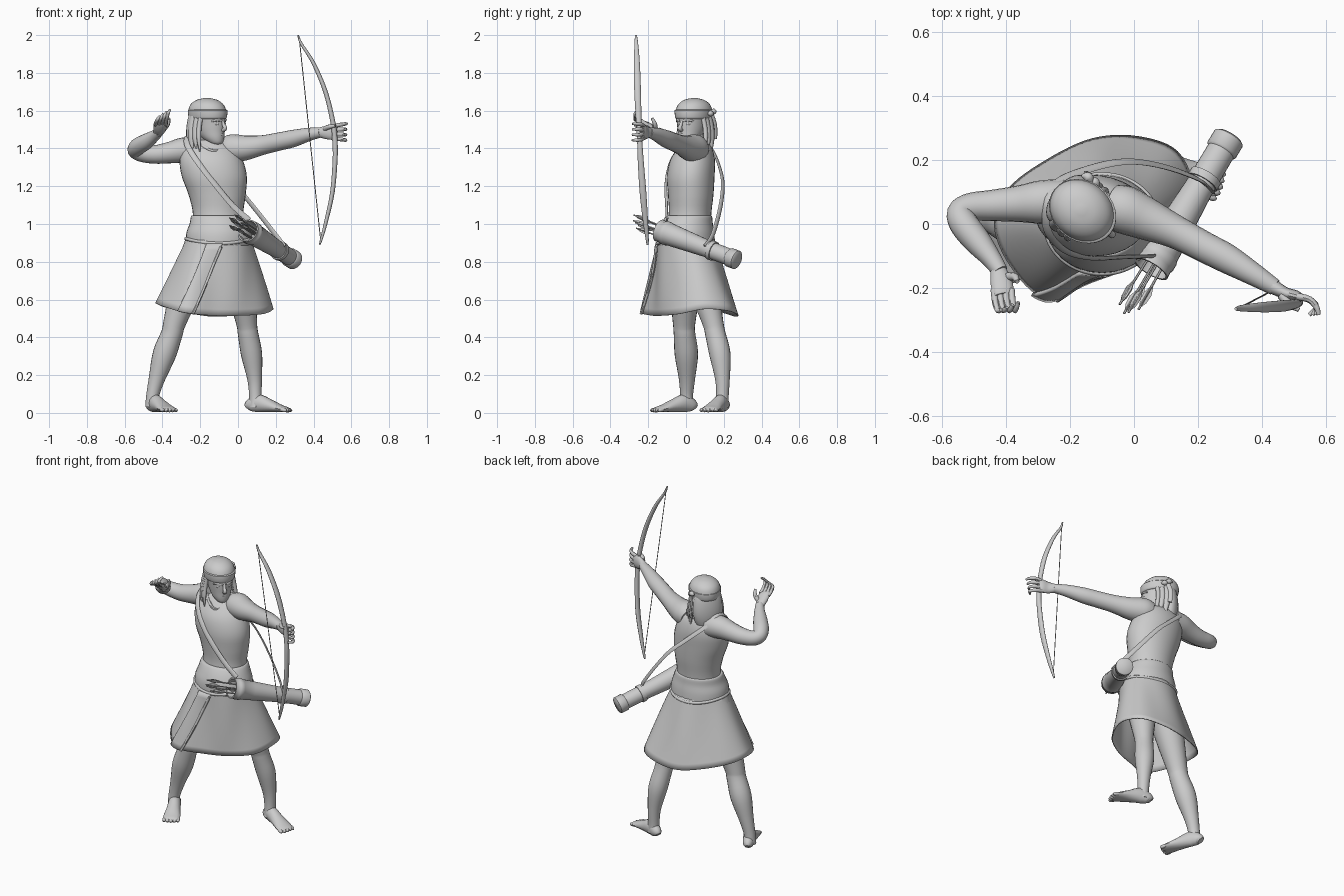
import bpy, bmesh, math
from mathutils import Vector, Matrix

TAU = 2 * math.pi


def spline(P, n=4, closed=False):
    """Catmull-Rom through tuples of any length."""
    m, out = len(P), []
    get = (lambda i: P[i % m]) if closed else (lambda i: P[max(0, min(m - 1, i))])
    for i in range(m if closed else m - 1):
        for k in range(n):
            t = k / n
            out.append(tuple(0.5 * (2 * b + (c - a) * t + (2 * a - 5 * b + 4 * c - d) * t * t
                                    + (3 * b - a - 3 * c + d) * t ** 3)
                             for a, b, c, d in zip(get(i - 1), get(i), get(i + 1), get(i + 2))))
    return out if closed else out + [tuple(P[-1])]


def skin(name, rings, cap=True, loop=False, wrap=True):
    """Bridge a list of point rings into one object."""
    bm = bmesh.new()
    V = [[bm.verts.new(p) for p in r] for r in rings]
    s = len(V[0])
    for i in range(len(V) if loop else len(V) - 1):
        A, B = V[i], V[(i + 1) % len(V)]
        for j in range(s if wrap else s - 1):
            k = (j + 1) % s
            bm.faces.new((A[j], A[k], B[k], B[j]))
    if cap and not loop:
        bm.faces.new(V[0])
        bm.faces.new(V[-1])
    bmesh.ops.recalc_face_normals(bm, faces=bm.faces)
    me = bpy.data.meshes.new(name)
    bm.to_mesh(me)
    ob = bpy.data.objects.new(name, me)
    bpy.context.collection.objects.link(ob)
    return ob


def body(name, P, n=4, sides=32, cap=True, mat=None):
    """Stack of level ellipses (x, y, z, rx, ry)."""
    Q = spline(P, n) if n > 1 else P
    rings = [[(x + a * math.cos(TAU * j / sides), y + b * math.sin(TAU * j / sides), z)
              for j in range(sides)] for x, y, z, a, b in Q]
    ob = skin(name, rings, cap)
    if mat:
        ob.matrix_world = mat
    return ob


def limb(name, P, n=4, sides=14, ref=(0, 0, 1), axis=None, closed=False, mat=None):
    """Tube along a path of (x, y, z, r[, r2]); r2 is the radius along ref."""
    Q = spline([p if len(p) == 5 else (*p, p[3]) for p in P], n, closed)
    m, rings = len(Q), []
    for i, q in enumerate(Q):
        c = Vector(q[:3])
        a, b = (Q[(i + 1) % m], Q[i - 1]) if closed else (Q[min(i + 1, m - 1)], Q[max(i - 1, 0)])
        t = (Vector(a[:3]) - Vector(b[:3])).normalized()
        side = t.cross(c - Vector(axis) if axis else Vector(ref)).normalized()
        up = side.cross(t)
        rings.append([c + side * q[3] * math.cos(TAU * j / sides) + up * q[4] * math.sin(TAU * j / sides)
                      for j in range(sides)])
    ob = skin(name, rings, loop=closed)
    if mat:
        ob.matrix_world = mat
    return ob


# torso, neck, collar and wide belt
body("torso", [(-.10, 0, .88, .15, .13), (-.105, .02, 1.04, .133, .113), (-.11, .025, 1.15, .15, .12),
               (-.125, .025, 1.25, .172, .126), (-.142, .035, 1.34, .167, .118),
               (-.15, .05, 1.41, .135, .085), (-.15, .05, 1.445, .06, .055)])
limb("neck", [(-.15, .055, 1.38, .058), (-.15, .05, 1.43, .05), (-.155, .04, 1.49, .05)], ref=(0, 1, 0))
limb("collar", [(-.23, .04, 1.44, .009), (-.18, -.03, 1.41, .009), (-.12, -.045, 1.385, .009),
                (-.075, .02, 1.425, .009), (-.09, .10, 1.43, .009), (-.17, .12, 1.435, .009)], closed=True, sides=8)
body("belt", [(-.10, 0, .885, .155, .135), (-.10, 0, .89, .174, .152), (-.10, 0, .95, .174, .15),
              (-.10, .005, 1.0, .157, .137), (-.105, .015, 1.04, .143, .123), (-.105, .015, 1.045, .13, .11)])
limb("belt_edge", [(-.10 + .175 * math.cos(a), .153 * math.sin(a), .897 + .025 * math.cos(a) ** 2, .009)
                   for a in [TAU * k / 16 for k in range(16)]], closed=True, sides=10)

# skirt: waist ellipse flaring to a skewed hem, with a wrap flap in front
hem = spline([(-.435, 0, .58), (-.385, -.13, .56), (-.275, -.23, .53), (-.13, -.18, .515), (.02, -.12, .515),
              (.14, -.03, .525), (.185, .1, .55), (.135, .225, .54), (.01, .272, .52), (-.13, .265, .51),
              (-.27, .2, .53), (-.39, .11, .56)], 6, True)


def skirt_point(u, t, off=0):
    i = u * 6
    k, w = int(i), i - int(i)
    h = Vector(hem[k % 72]).lerp(Vector(hem[(k + 1) % 72]), w)
    a = math.atan2(h.y - .02, h.x + .12)
    top = Vector((-.10 + .165 * math.cos(a), .145 * math.sin(a), .93))
    p = top.lerp(h, t)
    fold = off + .004 * math.sin(a * 5) * t * (1 - t) * 4
    return p + Vector((math.cos(a), math.sin(a), 0)) * fold


def flap_edge(t):
    return 3.35 - 1.05 * t ** .8


skirt = skin("skirt", [[skirt_point(j / 6, i / 12) for j in range(72)] for i in range(13)], cap=False)
flap = skin("skirt_flap", [[skirt_point(flap_edge(t) - (1 - j / 12) * (.75 - .15 * t), t, .01)
                            for j in range(13)] for t in [k / 12 for k in range(1, 13)]], cap=False, wrap=False)
for ob, th in ((skirt, .006), (flap, .012)):
    m = ob.modifiers.new("thickness", 'SOLIDIFY')
    m.thickness, m.offset = th, 0
limb("flap_edge", [(*skirt_point(flap_edge(t), t, .013), .008) for t in (.12, .35, .6, .8, 1)], sides=8)

# legs
limb("rear_leg", [(-.19, 0, .90, .09), (-.27, -.005, .68, .085), (-.335, -.01, .48, .06), (-.35, -.008, .42, .057),
                  (-.39, .002, .31, .062), (-.43, .005, .18, .043), (-.452, .003, .09, .034),
                  (-.455, .003, .03, .036)], ref=(0, 1, 0), sides=20)
limb("front_leg", [(-.02, .03, .90, .09), (.015, .09, .68, .082), (.045, .142, .48, .056), (.053, .155, .42, .054),
                   (.072, .18, .31, .056), (.088, .193, .18, .039), (.092, .193, .09, .033),
                   (.094, .19, .03, .036)], ref=(0, 1, 0), sides=20)


def foot(name, heel, toe):
    h, d = Vector((*heel, 0)), Vector((*toe, 0)) - Vector((*heel, 0))
    side = Vector((-d.y, d.x, 0)).normalized()
    pts = []
    for s, ht, w in ((0, .045, .018), (.06, .07, .03), (.25, .095, .036), (.5, .07, .041), (.75, .042, .049),
                     (.9, .028, .047), (.94, .015, .035)):
        c = h + d * s
        pts.append((c.x, c.y, ht / 2 + .003, w, ht / 2))
    limb(name, pts)
    for k in range(5):
        c = h + d * (.87 - .015 * abs(k - 1.5)) + side * (k - 2) * .02
        e = c + d * .13
        r = .012 - .0008 * abs(k - 2)
        limb(name + "_toe", [(c.x, c.y, .018, r), (e.x - d.x * .04, e.y - d.y * .04, .014, r),
                             (e.x, e.y, .011, .004)], n=3, sides=8)


foot("rear_foot", (-.468, .045), (-.355, -.175))
foot("front_foot", (.052, .21), (.278, .112))

# arms
limb("bow_arm", [(-.07, .06, 1.39, .065), (-.03, .045, 1.40, .075), (.04, .015, 1.403, .066), (.13, -.025, 1.418, .052),
                 (.22, -.072, 1.437, .048), (.29, -.108, 1.452, .046), (.37, -.155, 1.473, .036),
                 (.44, -.198, 1.485, .026)], sides=20)
limb("draw_arm", [(-.22, .07, 1.385, .07), (-.29, .068, 1.39, .068), (-.36, .063, 1.378, .057),
                  (-.44, .058, 1.368, .049), (-.51, .053, 1.373, .044), (-.543, .035, 1.388, .041),
                  (-.53, -.002, 1.41, .045), (-.488, -.055, 1.435, .042), (-.445, -.108, 1.465, .031),
                  (-.418, -.148, 1.487, .025)], sides=20)

# hands
limb("bow_hand", [(.43, -.193, 1.485, .024, .026), (.47, -.215, 1.485, .019, .037),
                  (.505, -.225, 1.487, .018, .043), (.525, -.232, 1.487, .012, .038)])
for k, dz in enumerate((.033, .011, -.011, -.033)):
    z = 1.487 + dz
    limb("bow_finger", [(.51, -.226, z, .011), (.548, -.236, z + dz * .2, .0105), (.570, -.26, z + dz * .3, .009),
                        (.577 - .01 * k, -.284, z + dz * .3, .006)], sides=8, n=3)
limb("bow_thumb", [(.46, -.222, 1.505, .014), (.485, -.25, 1.515, .012), (.515, -.268, 1.52, .007)], sides=8)
limb("draw_hand", [(-.425, -.14, 1.482, .024, .02), (-.415, -.175, 1.502, .034, .02),
                   (-.41, -.205, 1.525, .034, .016), (-.406, -.22, 1.535, .03, .01)], ref=(0, 1, .7))
for k in range(4):
    x = -.437 + .018 * k
    limb("draw_finger", [(x, -.205, 1.525, .011), (x + .004, -.245, 1.54 + .004 * k, .010),
                         (x + .012, -.27, 1.555 + .009 * k, .009),
                         (x + .022, -.268 + .008 * k, 1.572 + .011 * k, .006)], sides=8, n=3, ref=(1, 0, 0))
limb("draw_thumb", [(-.395, -.165, 1.50, .014), (-.372, -.165, 1.53, .012), (-.365, -.18, 1.56, .007)],
     sides=8, ref=(0, 1, 0))

# head, built facing +x and then turned toward the target
head = Matrix.Translation((-.158, .038, 0)) @ Matrix.Rotation(math.atan2(-.62, .78), 4, 'Z')
body("head", [(.06, 0, 1.418, .014, .016), (.052, 0, 1.43, .038, .034), (.034, 0, 1.455, .062, .052),
              (.016, 0, 1.49, .082, .064), (.008, 0, 1.53, .093, .072), (0, 0, 1.58, .1, .079),
              (-.005, 0, 1.63, .08, .065), (-.005, 0, 1.655, .04, .035)], mat=head)
body("cap_hair", [(-.005, 0, 1.565, .106, .086), (-.006, 0, 1.60, .107, .09), (-.008, 0, 1.635, .09, .077),
                  (-.008, 0, 1.658, .054, .047), (-.008, 0, 1.667, .01, .01)], mat=head)
body("headband", [(-.003, 0, 1.556, .098, .08), (-.003, 0, 1.559, .107, .087), (-.003, 0, 1.578, .111, .091),
                  (-.003, 0, 1.602, .111, .093), (-.003, 0, 1.606, .1, .085)], n=2, mat=head)
limb("nose", [(.095, 0, 1.548, .008), (.105, 0, 1.525, .009), (.114, 0, 1.507, .012),
              (.098, 0, 1.495, .010)], ref=(1, 0, 0), mat=head, sides=10)
limb("upper_lip", [(.082, -.022, 1.471, .003), (.094, 0, 1.474, .006), (.082, .022, 1.471, .003)], mat=head, sides=8)
limb("lower_lip", [(.08, -.018, 1.463, .003), (.09, 0, 1.462, .007), (.08, .018, 1.463, .003)], mat=head, sides=8)
for s in (-1, 1):
    limb("brow", [(.098, s * .01, 1.546, .007), (.089, s * .036, 1.551, .007), (.068, s * .056, 1.543, .005)],
         mat=head, sides=8)
    limb("eye", [(.093, s * .018, 1.529, .003), (.086, s * .031, 1.53, .008), (.076, s * .045, 1.529, .003)],
         mat=head, sides=8)
    # side locks of hair over and behind the ears
    for f, w, low in ((.012, .013, 1.385), (-.012, .018, 1.40), (-.04, .02, 1.37)):
        limb("side_lock", [(f, s * .076, 1.57, w, .01), (f - .005, s * .086, 1.51, w, .012),
                           (f, s * .094, 1.45, w * .9, .011), (f + .008, s * .096, low, .004, .003)],
             ref=(0, 1, 0), mat=head, sides=10)
limb("back_hair", [(-.035, 0, 1.62, .06, .05), (-.055, 0, 1.55, .084, .05), (-.065, 0, 1.47, .088, .047),
                   (-.062, 0, 1.40, .07, .04), (-.06, 0, 1.34, .03, .018)], ref=(1, 0, 0), mat=head, sides=20)
for f, z in ((-.03, 1.585), (-.055, 1.595)):
    limb("band_knot", [(f - .02, .085, z, .004), (f, .094, z, .016), (f + .02, .085, z, .004)], mat=head, sides=10)
limb("band_tail", [(-.05, .09, 1.58, .012, .004), (-.065, .1, 1.52, .013, .004), (-.06, .105, 1.45, .012, .004)],
     ref=(0, 1, 0), mat=head, sides=8)

# bow and string
limb("bow", [(.318, -.265, 2.0, .004, .005), (.335, -.263, 1.955, .007, .01), (.40, -.26, 1.85, .010, .016),
             (.463, -.256, 1.70, .012, .018), (.502, -.25, 1.54, .013, .015), (.513, -.245, 1.44, .014, .014),
             (.514, -.24, 1.34, .013, .016), (.50, -.228, 1.17, .012, .018), (.468, -.215, 1.02, .010, .014),
             (.443, -.206, .925, .007, .009), (.432, -.203, .89, .004, .005)], ref=(0, 1, 0), n=6)
limb("bow_string", [(.325, -.264, 1.975, .0025), (.438, -.205, .91, .0025)], n=1, sides=6, ref=(0, 1, 0))

# quiver, hollow at the mouth, lying along its axis
end, mouth = Vector((.298, .272, .808)), Vector((.052, -.14, .965))
axis = mouth - end
L = axis.length
quiver = Matrix.Translation(end) @ axis.to_track_quat('Z', 'Y').to_matrix().to_4x4()
body("quiver", [(0, 0, z, r, r) for z, r in ((0, .044), (.006, .051), (.05, .051), (.056, .045), (.2, .046),
                (L - .13, .056), (L - .06, .06), (L - .055, .063), (L - .03, .063), (L - .025, .059),
                (L, .061), (L, .054), (L - .12, .046))], n=1, sides=24, mat=quiver)
for k in range(6):
    a = k * TAU / 5
    q = 0 if k == 5 else .027
    x, y, top = q * math.cos(a), q * math.sin(a), L + .135 + .012 * (k * 3 % 4)
    limb("arrow_shaft", [(x, y, L - .12, .004), (x * 1.2, y * 1.2, top, .004)], n=1, sides=6, ref=(0, 1, 0), mat=quiver)
    for j in range(2):
        r = (math.cos(a + j * 1.57), math.sin(a + j * 1.57), 0)
        limb("arrow_feather", [(x * 1.2, y * 1.2, top - .09, .003, .001), (x * 1.2, y * 1.2, top - .06, .013, .001),
                               (x * 1.2, y * 1.2, top - .03, .011, .001), (x * 1.2, y * 1.2, top - .01, .003, .001)],
             n=1, sides=6, ref=r, mat=quiver)

# strap over the rear shoulder and its loop round the quiver
limb("shoulder_strap", [(x, y, z, .015, .005) for x, y, z in (
    (.06, -.10, 1.02), (-.03, -.103, 1.10), (-.13, -.106, 1.22), (-.215, -.083, 1.33), (-.27, -.02, 1.42),
    (-.268, .065, 1.466), (-.24, .13, 1.41), (-.13, .175, 1.31), (-.02, .195, 1.21), (.09, .18, 1.08),
    (.2, .14, .94), (.245, .10, .88))], axis=(-.12, .03, 1.12), sides=8, n=5)
body("quiver_loop", [(0, 0, z, r, r) for z, r in ((.15, .044), (.15, .052), (.175, .052), (.175, .044))],
     n=1, sides=24, mat=quiver)

# smooth shading everywhere, keeping crisp edges
bpy.ops.object.select_all(action='SELECT')
bpy.context.view_layer.objects.active = skirt
bpy.ops.object.shade_smooth_by_angle(angle=math.radians(45))
